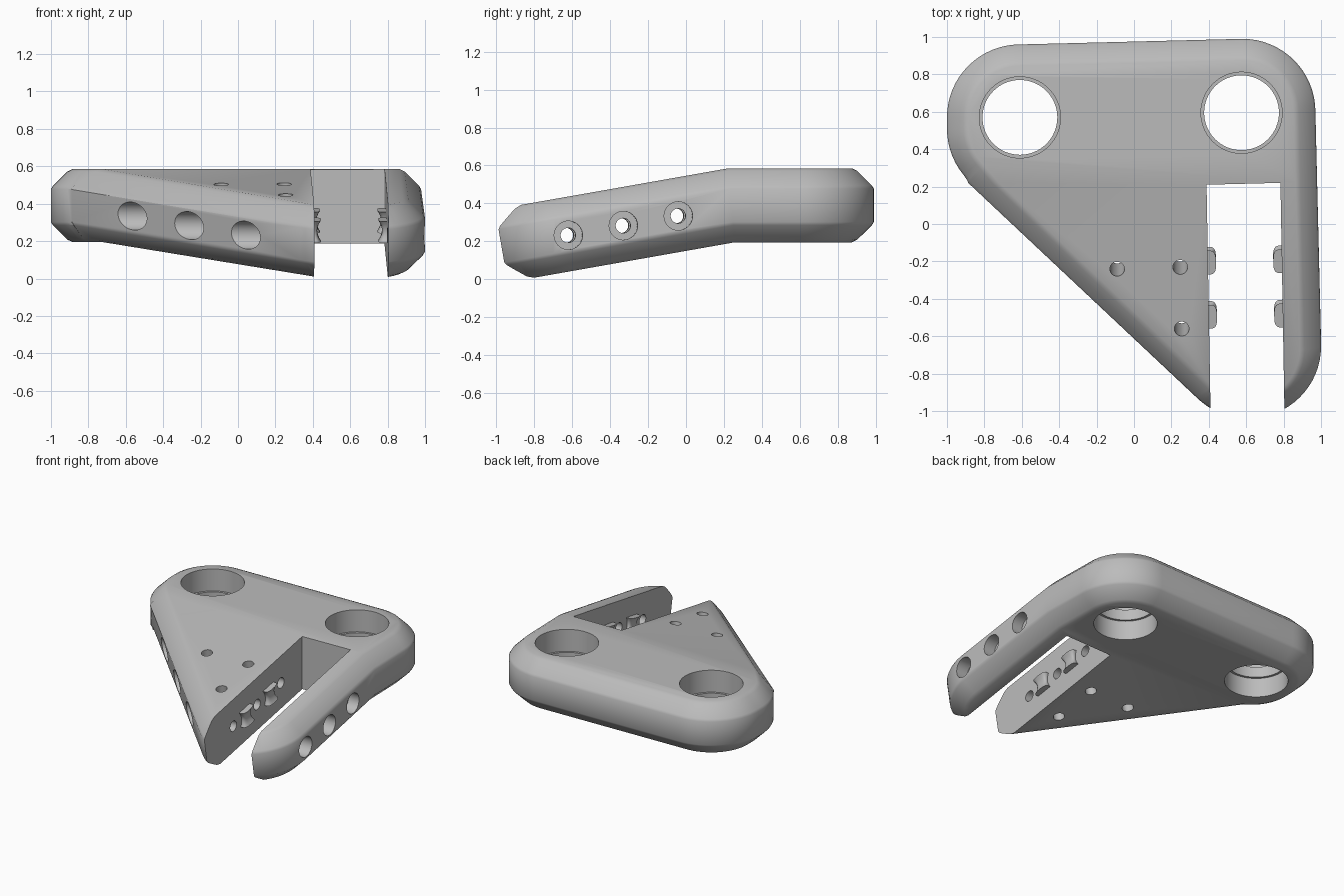
import bpy, bmesh
from math import sin, cos, tan, pi, radians
from mathutils import Vector

default = bpy.data.objects.get("Cube")
if default:
    bpy.data.objects.remove(default, do_unlink=True)

grey = bpy.data.materials.new("plain_grey")
grey.use_nodes = True
grey.diffuse_color = (0.5, 0.5, 0.5, 1)
grey.node_tree.nodes["Principled BSDF"].inputs["Base Color"].default_value = (0.5, 0.5, 0.5, 1)

MID, HALF = 0.39, 0.195          # slab mid height and half thickness
BEND_Y, BEND = 0.24, radians(10)  # where and how far the front drops
SKEW = radians(1)                # slight turn of the slot


def to_object(name, bm):
    bmesh.ops.recalc_face_normals(bm, faces=bm.faces)
    mesh = bpy.data.meshes.new(name)
    bm.to_mesh(mesh)
    bm.free()
    obj = bpy.data.objects.new(name, mesh)
    bpy.context.collection.objects.link(obj)
    mesh.materials.append(grey)
    return obj


def activate(obj):
    bpy.ops.object.select_all(action='DESELECT')
    obj.select_set(True)
    bpy.context.view_layer.objects.active = obj


def smooth(obj):
    activate(obj)
    bpy.ops.object.shade_smooth_by_angle(angle=radians(32))


def cut(target, cutter):
    mod = target.modifiers.new("cut", 'BOOLEAN')
    mod.operation, mod.solver, mod.object = 'DIFFERENCE', 'EXACT', cutter
    activate(target)
    bpy.ops.object.modifier_apply(modifier=mod.name)
    bpy.data.objects.remove(cutter, do_unlink=True)


def rod(radius, centre, length, rotation=(0, 0, 0), sides=48):
    bm = bmesh.new()
    bmesh.ops.create_cone(bm, cap_ends=True, segments=sides, radius1=radius,
                          radius2=radius, depth=length)
    obj = to_object("cutter", bm)
    obj.location, obj.rotation_euler, obj.hide_render = centre, rotation, True
    return obj


# Bracket body: rounded triangle with chamfered rims, as a hull of circles
corners = [(-0.61, 0.57), (-0.61, 0.51), (0.58, 0.60), (0.61, -0.654)]
rim = [(0, 0.088), (0.01, 0.105), (0.088, 0.182), (0.115, HALF)]
bm = bmesh.new()
for cx, cy in corners:
    for inset, h in rim:
        for side in (-1, 1):
            for i in range(64):
                a = 2 * pi * i / 64
                r = 0.39 - inset
                bm.verts.new((cx + r * cos(a), cy + r * sin(a), MID + side * h))
hull = bmesh.ops.convex_hull(bm, input=bm.verts[:])
bmesh.ops.delete(bm, geom=[v for v in bm.verts if not v.link_faces], context='VERTS')
bmesh.ops.dissolve_limit(bm, angle_limit=radians(0.2), verts=bm.verts[:], edges=bm.edges[:])
bmesh.ops.bisect_plane(bm, geom=bm.verts[:] + bm.edges[:] + bm.faces[:],
                       plane_co=(0, BEND_Y, 0), plane_no=(0, 1, 0))

# Bend the front part down along a mitred line
for v in bm.verts:
    d, h = v.co.y - BEND_Y, v.co.z - MID
    if abs(d) < 1e-4:
        v.co.y = BEND_Y - h * tan(BEND / 2)
    elif d < 0:
        v.co.y = BEND_Y + d * cos(BEND) - h * sin(BEND)
        v.co.z = MID + h * cos(BEND) + d * sin(BEND)
body = to_object("bracket_body", bm)

# Front slot
bm = bmesh.new()
outline = [(0.388, 0.21), (0.783, 0.22), (0.808, -1.2), (0.413, -1.2)]
base = bm.faces.new([bm.verts.new((x, y, -0.5)) for x, y in outline])
grown = bmesh.ops.extrude_face_region(bm, geom=[base])["geom"]
bmesh.ops.translate(bm, vec=(0, 0, 1.5), verts=[g for g in grown if isinstance(g, bmesh.types.BMVert)])
slot = to_object("cutter", bm)
slot.hide_render = True
cut(body, slot)

# Two large holes with a narrow inner lip
for x, y in ((-0.61, 0.57), (0.575, 0.595)):
    cut(body, rod(0.2, (x, y, MID), 1, sides=64))
    for z in (0.42 + 0.25, 0.34 - 0.25):
        cut(body, rod(0.217, (x, y, z), 0.5, sides=64))

# Small holes square to the sloping plate
for x, y, z in ((-0.09, -0.24, 0.5), (0.247, -0.23, 0.5), (0.255, -0.56, 0.445)):
    cut(body, rod(0.039, (x, y, z), 1.4, (BEND, 0, 0), 32).evaluated_get(
        bpy.context.evaluated_depsgraph_get()).original)

# Cross bores with wide counterbores at both outer walls
across = (0, pi / 2, SKEW)
for y, z in ((-0.62, 0.232), (-0.33, 0.283), (-0.04, 0.334)):
    for radius, start, end in ((0.039, 0.1, 1.1), (0.075, 0.9, 1.2), (0.075, -1.2, 0.2)):
        x = (start + end) / 2
        cut(body, rod(radius, (x, y + tan(SKEW) * (x - 1), z), end - start, across, 40))
smooth(body)


# Waisted pegs on the slot walls
def peg(name, x, y, z):
    bm = bmesh.new()
    rings = []
    for k in range(9):
        t = k / 4 - 1
        depth, width = 0.025 + 0.02 * t * t, 0.045 + 0.02 * t * t
        ring = []
        for i in range(28):
            c, s = cos(2 * pi * i / 28), sin(2 * pi * i / 28)
            ring.append(bm.verts.new((depth * abs(c) ** 0.6 * (1 if c > 0 else -1),
                                      width * abs(s) ** 0.6 * (1 if s > 0 else -1), 0.058 * t)))
        rings.append(ring)
    for low, high in zip(rings, rings[1:]):
        for i in range(28):
            j = (i + 1) % 28
            bm.faces.new((low[i], low[j], high[j], high[i]))
    bm.faces.new(rings[0])
    bm.faces.new(rings[-1])
    obj = to_object(name, bm)
    obj.location, obj.rotation_euler = (x, y, z), (BEND, 0, SKEW)
    smooth(obj)


for label, y, z in (("rear", -0.192, 0.309), ("front", -0.482, 0.258)):
    inner = 0.39 - 0.0176 * y
    peg(label + "_right_peg", inner, y - 0.004, z)
    peg(label + "_left_peg", inner + 0.396, y + 0.003, z)
